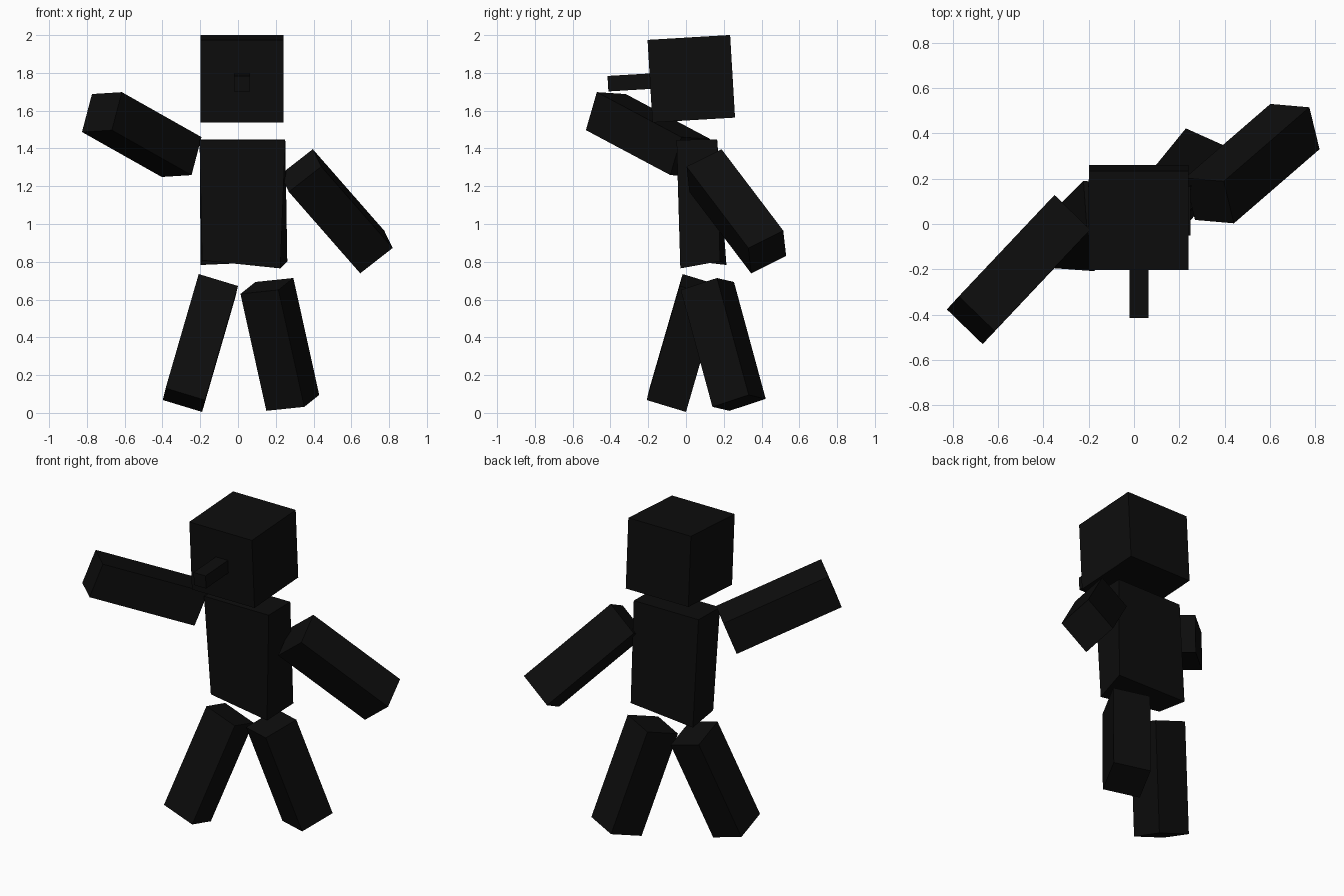
import bpy, bmesh, math
from mathutils import Vector, Matrix

if "Cube" in bpy.data.objects:
    bpy.data.objects.remove(bpy.data.objects["Cube"])

black = bpy.data.materials.new("near black")
black.diffuse_color = (0.004, 0.004, 0.004, 1)
black.use_nodes = True
black.node_tree.nodes["Principled BSDF"].inputs["Base Color"].default_value = black.diffuse_color


def solid(name, pts):
    """Six-sided block from 8 corners: four on one end, then the matching four."""
    bm = bmesh.new()
    v = [bm.verts.new(p) for p in pts]
    for f in ((0, 1, 2, 3), (4, 5, 6, 7)):
        bm.faces.new([v[i] for i in f])
    for i in range(4):
        j = (i + 1) % 4
        bm.faces.new((v[i], v[j], v[j + 4], v[i + 4]))
    bmesh.ops.recalc_face_normals(bm, faces=bm.faces)
    me = bpy.data.meshes.new(name)
    bm.to_mesh(me)
    bm.free()
    me.materials.append(black)
    ob = bpy.data.objects.new(name, me)
    bpy.context.collection.objects.link(ob)
    return ob


def limb(name, corner, a, b, length):
    """Posed box from one corner and its three edge directions."""
    o, a, b, d = (Vector(t) for t in (corner, a, b, length))
    end = [o, o + a, o + a + b, o + b]
    solid(name, end + [p + d for p in end])


def tilted_box(name, lo, hi):
    """Box in the nodding head's own frame."""
    m = Matrix.Translation((0.021, 0.028, 1.769)) @ Matrix.Rotation(math.radians(3.4), 4, 'X')
    (x0, y0, z0), (x1, y1, z1) = lo, hi
    pts = [(x, y, z) for z in (z0, z1) for x, y in ((x0, y0), (x1, y0), (x1, y1), (x0, y1))]
    solid(name, [m @ Vector(p) for p in pts])


# Head and nose
h = 0.219
tilted_box("head", (-h, -h, -h), (h, h, h))
tilted_box("nose", (-0.041, -0.442, -0.041), (0.043, -h + 0.01, 0.041))

# Torso, slightly twisted at the waist
solid("torso", [(-0.19, 0.0, 0.808), (0.224, -0.03, 0.765), (0.261, 0.18, 0.803), (-0.198, 0.214, 0.783),
                (-0.203, -0.05, 1.445), (0.25, -0.05, 1.445), (0.25, 0.165, 1.448), (-0.203, 0.165, 1.448)])

# Arms
limb("right_arm", (-0.773, -0.319, 1.688), (0.158, -0.153, 0.01),
     (-0.053, -0.058, -0.201), (0.422, 0.447, -0.238))
limb("left_arm", (0.774, 0.515, 0.965), (-0.172, 0.015, -0.134),
     (0.045, -0.185, -0.092), (-0.378, -0.327, 0.431))

# Legs
limb("right_leg", (-0.208, -0.018, 0.735), (0.208, -0.015, -0.063),
     (-0.015, 0.208, -0.063), (-0.175, -0.175, -0.604))
limb("left_leg", (0.15, 0.23, 0.011), (0.201, -0.09, 0.021),
     (0.079, 0.192, 0.063), (-0.137, -0.168, 0.619))
